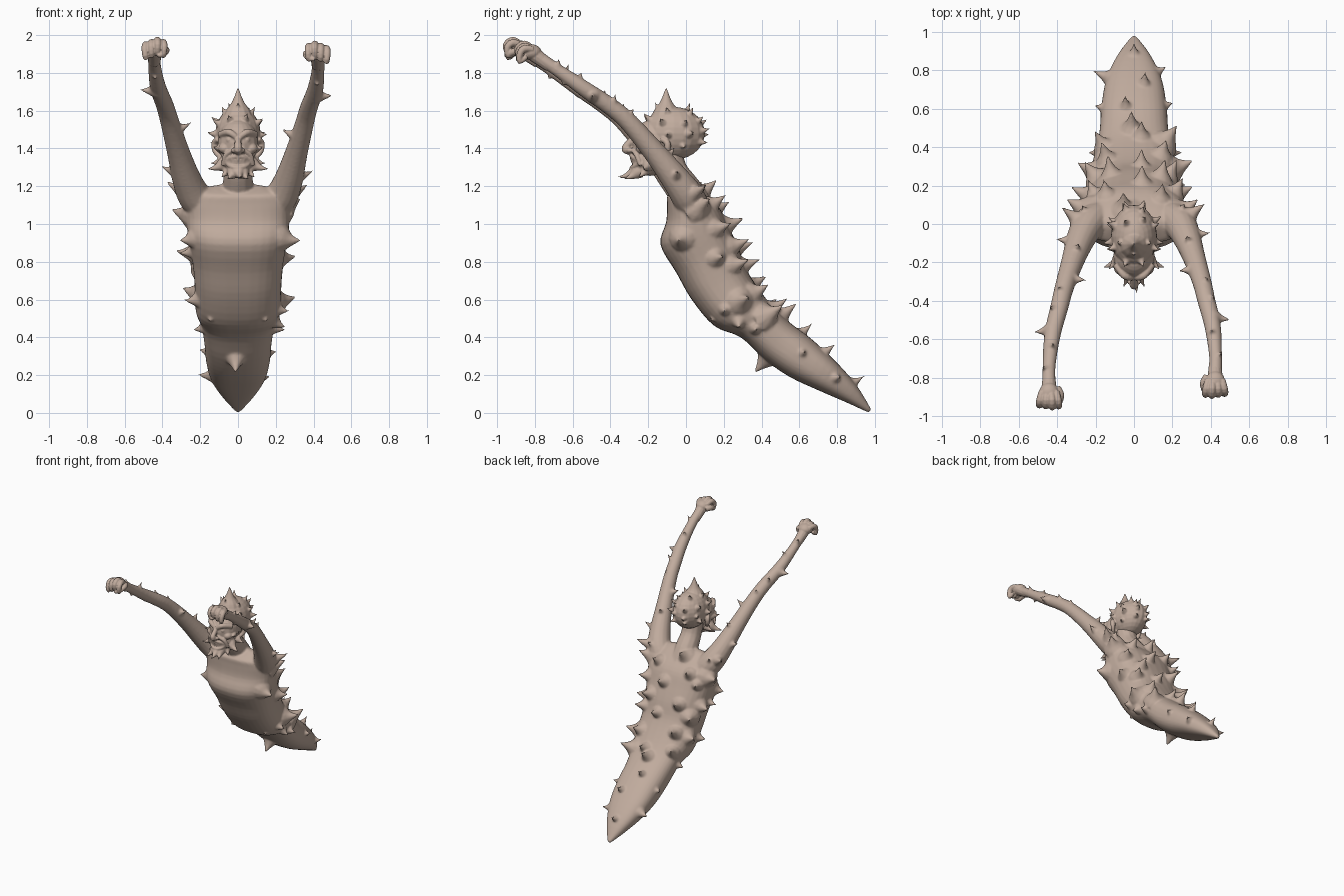
import bpy, bmesh, math, random
from mathutils import Vector, Matrix

if "Cube" in bpy.data.objects:
    bpy.data.objects.remove(bpy.data.objects["Cube"])
random.seed(4)

skin = bpy.data.materials.new("tan skin")
skin.use_nodes = True
COLOUR = (0.53, 0.41, 0.34, 1)
skin.diffuse_color = COLOUR
skin.node_tree.nodes["Principled BSDF"].inputs["Base Color"].default_value = COLOUR


def spline(rows, t):
    """Catmull-Rom sample of a list of rows"""
    last = len(rows) - 1
    i = max(0, min(int(t), last - 1))
    f = t - i
    a, b, c, d = (rows[max(0, min(k, last))] for k in range(i - 1, i + 3))
    return [q + f / 2 * (r - p + f * (2 * p - 5 * q + 4 * r - s + f * (3 * (q - r) + s - p)))
            for p, q, r, s in zip(a, b, c, d)]


def loft(bm, rings):
    loops = [[bm.verts.new(p) for p in ring] for ring in rings]
    n = len(loops[0])
    faces = [bm.faces.new(loops[0]), bm.faces.new(loops[-1])]
    for a, b in zip(loops, loops[1:]):
        faces += [bm.faces.new((a[k], a[(k + 1) % n], b[(k + 1) % n], b[k])) for k in range(n)]
    bmesh.ops.recalc_face_normals(bm, faces=faces)


def tube(bm, rows, sides=12, steps=4):
    """Round limb through rows of x, y, z, radius"""
    rows = [tuple(r) for r in rows]
    samples = [spline(rows, k / steps) for k in range((len(rows) - 1) * steps + 1)]
    pts = [Vector(s[:3]) for s in samples]
    span = pts[-1] - pts[0]
    ref = Vector([float(k == min(range(3), key=lambda j: abs(span[j]))) for k in range(3)])
    rings = []
    for k, p in enumerate(pts):
        d = pts[min(k + 1, len(pts) - 1)] - pts[max(k - 1, 0)]
        u = d.cross(ref).normalized()
        v = d.cross(u).normalized()
        r = max(samples[k][3], 0.001)
        rings.append([p + r * (u * math.cos(a) + v * math.sin(a))
                      for a in (math.tau * j / sides for j in range(sides))])
    loft(bm, rings)


def spike(bm, base, out, length, width=0.6, bend=(0, 0, 0.2)):
    """Hooked thorn with a flared foot"""
    out = Vector(out).normalized()
    base, bend = Vector(base), Vector(bend) * length
    rows = [(-0.4, 1.15), (-.05, 0.9), (0.3, 0.52), (0.7, 0.25), (1.1, 0.05)]
    tube(bm, [(*(base + out * length * h + bend * max(h, 0) ** 2), r * width * length)
              for h, r in rows], 12, 3)


def ball(bm, loc, size):
    size = size if isinstance(size, tuple) else (size,) * 3
    bmesh.ops.create_uvsphere(bm, u_segments=20, v_segments=14, radius=1,
                              matrix=Matrix.Translation(loc) @ Matrix.Diagonal((*size, 1)))


def finish(bm, name, voxel, rounds):
    """Fuse overlapping forms into one smooth skin"""
    mesh = bpy.data.meshes.new(name)
    bm.to_mesh(mesh)
    bm.free()
    mesh.materials.append(skin)
    ob = bpy.data.objects.new(name, mesh)
    bpy.context.collection.objects.link(ob)
    fuse = ob.modifiers.new("fuse", 'REMESH')
    fuse.mode = 'VOXEL'
    fuse.voxel_size = voxel
    fuse.use_smooth_shade = True
    soft = ob.modifiers.new("soften", 'SMOOTH')
    soft.factor, soft.iterations = 0.5, rounds


# Torso sections: front y, front z, back y, back z, half width
TORSO = [(.97, .0, .98, .02, .012), (.85, .055, .90, .15, .085), (.7, .12, .79, .275, .145),
         (.55, .19, .66, .395, .17), (.42, .28, .56, .47, .178), (.29, .4, .47, .55, .195),
         (.15, .46, .39, .65, .225), (.03, .6, .32, .76, .23), (-.05, .74, .28, .87, .242),
         (-.135, .89, .23, .98, .265), (-.105, 1.01, .18, 1.08, .272),
         (-.10, 1.1, .1, 1.16, .262), (-.1, 1.145, .04, 1.2, .22), (-.08, 1.165, .0, 1.215, .12)]


def torso_point(s, a):
    fy, fz, by, bz, w = spline(TORSO, s)
    c, d = math.cos(a), math.sin(a)
    c, d = (math.copysign(abs(q) ** 0.8, q) for q in (c, d))
    return Vector((w * c, (fy + by) / 2 + d * (by - fy) / 2, (fz + bz) / 2 + d * (bz - fz) / 2))


def torso_spike(bm, s, degrees, length, width):
    a = math.radians(degrees)
    p = torso_point(s, a)
    normal = (torso_point(s, a + .1) - torso_point(s, a - .1)).cross(
        torso_point(s + .1, a) - torso_point(s - .1, a)).normalized()
    out = normal + Vector((0, .4, 0)) * max(0, math.sin(a))
    spike(bm, p, out, length, width, (0, .1, .15))


body = bmesh.new()
loft(body, [[torso_point(k / 4, math.tau * j / 32) for j in range(32)]
            for k in range(4 * len(TORSO) - 3)])

# Broad thorns in staggered rows over the back and flanks
for row in range(7):
    s = 5.2 + row
    for a in ((62, 118, 10, 170) if row % 2 else (90, 36, 144)):
        torso_spike(body, s + random.uniform(-.25, .25), a + random.uniform(-9, 9),
                    random.uniform(.06, .085), random.uniform(.75, 1))
# Tail, belly and chest thorns
for s, a, length, width in [
        (1.1, 90, .055, .6), (2.4, 75, .06, .6), (1.9, 175, .075, .6), (1.7, 10, .045, .7),
        (3.4, 100, .06, .6), (3.1, 170, .04, .7), (3, 10, .04, .7), (4.6, 92, .08, .8),
        (4, 268, .1, .6), (4.9, 190, .05, .7), (4.9, -10, .06, .7), (5.5, -20, .06, .7),
        (6.2, -15, .05, .8), (6.6, 195, .06, .8), (8.4, 185, .06, .7),
        (9, -18, .075, .95), (9, 198, .055, .95), (6.2, 235, .025, .8), (6.2, 305, .025, .8)]:
    torso_spike(body, s, a, length, width)

# Neck sloping out of the shoulders
tube(body, [(0, .06, 1.08, .09), (0, .0, 1.18, .085), (0, -.07, 1.29, .075), (0, -.1, 1.42, .08)])

# Arms reaching forward and up, with fists
ARM = [(.15, .05, 1.06, .08), (.225, .01, 1.14, .088), (.27, -.06, 1.235, .077),
       (.315, -.18, 1.385, .06), (.36, -.32, 1.545, .05), (.385, -.42, 1.63, .047),
       (.42, -.56, 1.725, .043), (.437, -.72, 1.835, .034), (.437, -.82, 1.9, .036)]
ARM_THORNS = [(1.2, (.8, .6, .2), .095), (2.1, (1, .1, .2), .065), (2.7, (-.2, .6, .6), .05),
              (3.5, (-1, -.1, .3), .06), (4.1, (.3, .4, .8), .04), (5, (.6, .3, .8), .045),
              (5.7, (1, -.1, -.1), .065), (6.3, (-.2, .4, .9), .04), (7, (.5, .2, .8), .04),
              (6.6, (0, -.5, -.8), .035)]
for side, shift in ((1, .04), (-1, -.02)):
    flip = lambda v: (v[0] * side, *v[1:])
    # right arm reaches slightly farther than the left
    arm = [(x - (.015 if side > 0 else -.005) * k / 8, y + shift * k / 8, z - max(shift, 0) * k / 16, r)
           for k, (x, y, z, r) in enumerate(ARM)]
    tube(body, [flip(p) for p in arm], 16)
    for t, out, length in ARM_THORNS:
        x, y, z, r = spline(arm, t + (.15 if side < 0 else 0))
        direction = Vector(out).normalized()
        spike(body, flip(Vector((x, y, z)) + direction * r * .8), flip(direction), length, 0.62)

    # Fist: palm, four curled fingers and a thumb
    fist = bmesh.new()
    wx, wy, wz, _ = arm[-1]
    hand = lambda x, y, z: flip((wx + x, wy + y, wz + z))
    ball(fist, hand(0, -.04, .03), (.052, .055, .042))
    tube(fist, [(*hand(0, .06, -.045), .032), (*hand(0, -.02, .015), .04)])
    for k in range(4):
        x = (k - 1.5) * .031
        drop = -.012 * abs(k - 1)
        tube(fist, [(*hand(x * .8, -.03, .045), .017), (*hand(x, -.075, .072 + drop), .02),
                    (*hand(x * 1.1, -.112 - drop * .6, .048 + drop), .018),
                    (*hand(x, -.1, .005 + drop), .016), (*hand(x * .9, -.065, .005), .012)], 10, 3)
    tube(fist, [(*hand(-.04, -.01, .02), .02), (*hand(-.06, -.05, .02), .02),
                (*hand(-.045, -.1, -.002), .016), (*hand(-.015, -.112, -.008), .01)])
    finish(fist, "left_fist" if side > 0 else "right_fist", 0.004, 3)
finish(body, "thorny_body", 0.0075, 6)

# Head masses: skull, face, jaw, chin
head = bmesh.new()
for loc, size in [((0, -.065, 1.48), (.12, .165, .14)), ((0, -.17, 1.43), (.108, .115, .125)),
                  ((0, -.19, 1.34), (.09, .1, .085)), ((0, -.26, 1.275), (.045, .045, .03))]:
    ball(head, loc, size)
# Nose and parted lips
tube(head, [(0, -.265, 1.465, .016), (0, -.3, 1.43, .018), (0, -.32, 1.395, .022), (0, -.27, 1.38, .018)])
mouth = [(.058 * math.cos(a), -.288 + .035 * abs(math.cos(a)) ** 2, 1.328 + .03 * math.sin(a), .011)
         for a in (math.tau * k / 12 for k in range(13))]
tube(head, mouth[:7])
tube(head, mouth[6:])
for k in range(-2, 3):
    ball(head, (k * .016, -.288 + abs(k) * .005, 1.341), (.007, .008, .011))
for side in (-1, 1):
    # Brow, eye, cheek, nostril, moustache fold and ear
    tube(head, [(side * .012, -.28, 1.462, .015), (side * .05, -.268, 1.486, .019),
                (side * .095, -.21, 1.472, .018)])
    ball(head, (side * .046, -.258, 1.445), .018)
    ball(head, (side * .07, -.23, 1.4), (.034, .035, .028))
    ball(head, (side * .021, -.3, 1.39), .015)
    tube(head, [(side * .02, -.285, 1.395, .01), (side * .065, -.262, 1.365, .013), (side * .078, -.24, 1.31, .012)])
    tube(head, [(side * .1, -.12, 1.36, .014), (side * .12, -.1, 1.39, .017),
                (side * .124, -.1, 1.43, .017), (side * .105, -.13, 1.45, .014)])
    # Whisker and beard thorns
    for loc, out, length in [((.088, -.2, 1.31), (.8, -.3, -.4), .08),
                             ((.03, -.27, 1.265), (.3, -.7, -.5), .07),
                             ((.06, -.22, 1.275), (.5, -.5, -.6), .055),
                             ((.1, -.2, 1.4), (.7, -.8, 0), .05),
                             ((.1, -.13, 1.33), (1, 0, -.4), .05)]:
        spike(head, (loc[0] * side, *loc[1:]), (out[0] * side, *out[1:]), length, 0.5)
spike(head, (.005, -.28, 1.27), (.1, -.8, -.4), .085, 0.45)

# Crown thorns over the scalp
spike(head, (0, -.105, 1.61), (0, 0, 1), .1, 0.7, (0, 0, 0))
for lift, count, start in ((55, 5, 54), (27, 8, 22), (2, 6, 10), (-24, 4, -20)):
    for k in range(count):
        # lower rings leave the face clear
        sweep = 360 / count * k + start if lift > 20 else (180 + 2 * start) / (count - 1) * k - start
        a, e = math.radians(sweep), math.radians(lift + random.uniform(-6, 6))
        out = Vector((math.cos(a) * math.cos(e), math.sin(a) * math.cos(e), math.sin(e)))
        base = Vector((0, -.065, 1.48)) + Vector((out.x * .116, out.y * .16, out.z * .136))
        spike(head, base, out, random.uniform(.035, .05), 0.65)
finish(head, "thorny_head", 0.005, 3)
